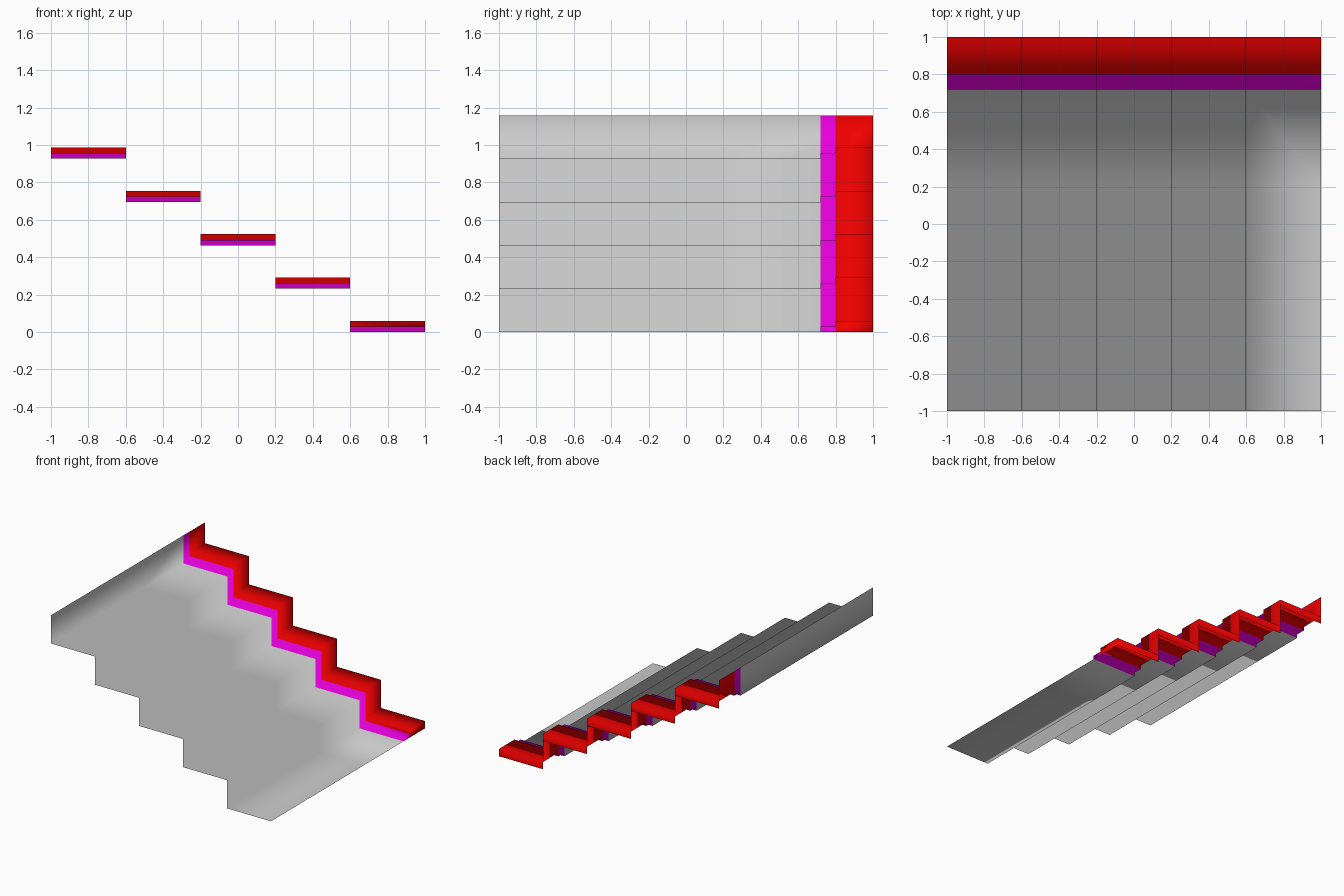
import bpy, bmesh

if "Cube" in bpy.data.objects:
    bpy.data.objects.remove(bpy.data.objects["Cube"])

STEPS, RUN, RISE = 5, 0.4, 0.2316

# Stair profile (x, z), climbing from right to left
stair = [(1.0, 0.0)]
for i in range(STEPS):
    x = 1.0 - RUN * (i + 1)
    stair += [(x, RISE * i), (x, RISE * (i + 1))]

# Cross-section (y, lift above the stair line): sheet, low trim, high trim, back wall
section = [(-1, 0), (0.2, 0), (0.72, 0), (0.72, 0.03), (0.8, 0.03),
           (0.8, 0.06), (1, 0.06), (1, 0)]
part = [0, 0, 1, 1, 2, 2, 2]          # material of each strip

bm = bmesh.new()
rows = []
for k, (x, z) in enumerate(stair):
    top = k == len(stair) - 1         # topmost edge stays level
    rows.append([bm.verts.new((x, y, z + (0 if top else lift))) for y, lift in section])


def add_face(verts, material):
    face = bm.faces.new(verts)
    face.material_index = material
    face.smooth = True


# Sweep the section over treads and risers
for k in range(len(rows) - 1):
    a, b = rows[k], rows[k + 1]
    is_riser = k % 2 == 1
    for j, mat in enumerate(part):
        is_wall = section[j][0] == section[j + 1][0]
        if is_riser and is_wall:      # no area here
            continue
        add_face((a[j], a[j + 1], b[j + 1], b[j]), mat)

# Closed ends of the trims on the lowest step
s = rows[0]
corner = bm.verts.new((1.0, 0.8, 0.0))
add_face((s[2], corner, s[4], s[3]), 1)
add_face((corner, s[7], s[6], s[5], s[4]), 2)

bmesh.ops.remove_doubles(bm, verts=bm.verts[:], dist=1e-4)

mesh = bpy.data.meshes.new("stair_sheet_with_trim")
bm.to_mesh(mesh)
bm.free()

# Grey sheet, magenta low trim, red high trim
mesh.materials.append(None)
for name, colour in (("low_trim", (0.85, 0.0, 0.75, 1)), ("high_trim", (0.9, 0.0, 0.0, 1))):
    m = bpy.data.materials.new(name)
    m.diffuse_color = colour
    m.use_nodes = True
    m.node_tree.nodes["Principled BSDF"].inputs["Base Color"].default_value = m.diffuse_color
    mesh.materials.append(m)

obj = bpy.data.objects.new("stair_sheet_with_trim", mesh)
bpy.context.collection.objects.link(obj)
